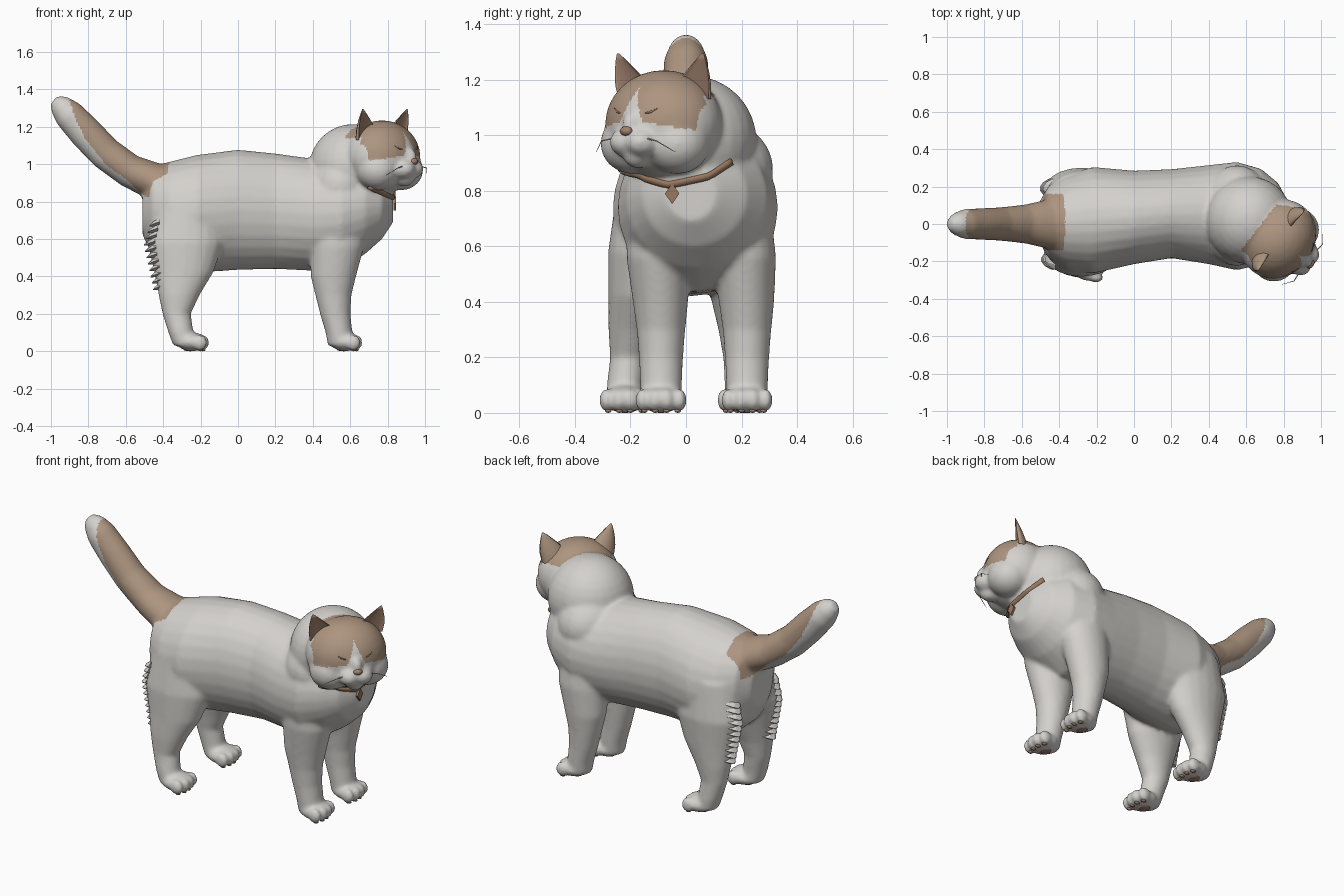
import bpy, bmesh, math
from mathutils import Vector, Matrix
from mathutils.bvhtree import BVHTree

if "Cube" in bpy.data.objects:
    bpy.data.objects.remove(bpy.data.objects["Cube"])


def material(name, rgb):
    m = bpy.data.materials.new(name)
    m.diffuse_color = (*rgb, 1)
    m.use_nodes = True
    m.node_tree.nodes["Principled BSDF"].inputs["Base Color"].default_value = m.diffuse_color
    return m


WHITE = material("white_fur", (0.66, 0.64, 0.61))
TAN = material("tan_fur", (0.42, 0.30, 0.215))
LEATHER = material("brown_leather", (0.32, 0.19, 0.115))
SKIN = material("pink_brown_skin", (0.36, 0.22, 0.155))


def make(name, bm, mats, smooth=True):
    bmesh.ops.recalc_face_normals(bm, faces=bm.faces)
    me = bpy.data.meshes.new(name)
    bm.to_mesh(me)
    bm.free()
    for m in mats:
        me.materials.append(m)
    for p in me.polygons:
        p.use_smooth = smooth
    ob = bpy.data.objects.new(name, me)
    bpy.context.collection.objects.link(ob)
    return ob


def loft(bm, rings, n=20):
    """rings: (centre, axis a, axis b) ellipses joined in order and capped."""
    loops = []
    for c, a, b in rings:
        c, a, b = Vector(c), Vector(a), Vector(b)
        loops.append([bm.verts.new(c + a * math.cos(2 * math.pi * i / n) + b * math.sin(2 * math.pi * i / n))
                      for i in range(n)])
    for p, q in zip(loops, loops[1:]):
        for i in range(n):
            bm.faces.new((p[i], p[(i + 1) % n], q[(i + 1) % n], q[i]))
    bm.faces.new(loops[0][::-1])
    bm.faces.new(loops[-1])


def ball(bm, c, r, turn=0.0, seg=20):
    m = Matrix.Translation(c) @ Matrix.Rotation(turn, 4, 'Z') @ Matrix.Diagonal((*r, 1))
    bmesh.ops.create_uvsphere(bm, u_segments=seg, v_segments=seg // 2 + 2, radius=1, matrix=m)


# Head frame: u = sideways, v = forward, w = up; head is turned towards -y
TURN = -0.66
HC = Vector((0.77, -0.08, 1.04))
F = Vector((math.cos(TURN), math.sin(TURN), 0))
S = Vector((-F.y, F.x, 0))


def head(u, v, w):
    return HC + S * u + F * v + Vector((0, 0, w))


coat = bmesh.new()

# Torso: x, y centre, bottom, top, half width
torso = [(-.51, .01, .62, .88, .10), (-.46, .01, .52, .99, .19), (-.36, .01, .43, 1.015, .255),
         (-.22, .02, .42, 1.05, .285), (0, .035, .435, 1.078, .25), (.2, .055, .44, 1.058, .238),
         (.4, .05, .43, 1.03, .265), (.55, .042, .44, 1.04, .29), (.68, .04, .52, 1.02, .255),
         (.77, .03, .60, .97, .19), (.83, .02, .69, .89, .09)]
loft(coat, [((x, y, (lo + hi) / 2), (0, w, 0), (0, 0, (hi - lo) / 2)) for x, y, lo, hi, w in torso], 28)

# Legs: x, z, radius x, radius y, blend from hip y to foot y
front_leg = [(.53, .78, .14, .10, 0), (.53, .56, .145, .115, .5), (.51, .4, .122, .10, .9), (.51, .3, .097, .088, 1),
             (.52, .2, .082, .08, 1), (.54, .1, .072, .076, 1), (.545, .03, .065, .07, 1)]
hind_leg = [(-.27, .8, .17, .11, 0), (-.28, .58, .205, .125, .2), (-.29, .42, .158, .10, .5), (-.315, .3, .11, .08, .75),
            (-.328, .2, .076, .066, .85), (-.305, .1, .068, .066, 1), (-.285, .03, .062, .066, 1)]
legs = [(front_leg, -.11, -.09, .575), (front_leg, .2, .22, .575), (hind_leg, -.14, -.22, -.245), (hind_leg, .17, .205, -.245)]
pads = bmesh.new()
for prof, hip, foot, fx in legs:
    loft(coat, [((x, hip + (foot - hip) * t, z), (rx, 0, 0), (0, ry, 0)) for x, z, rx, ry, t in prof])
    ball(coat, (fx, foot, .05), (.085, .086, .05))
    ball(pads, (fx - .01, foot, .008), (.035, .036, .008), seg=12)
    # Toes and their pads
    for k in (-1.5, -.5, .5, 1.5):
        tx = fx + .06 - .012 * abs(k)
        ball(coat, (tx, foot + k * .045, .046), (.04, .026, .044), seg=12)
        ball(pads, (tx + .002, foot + k * .04, .008), (.016, .012, .008), seg=10)

# Tail: x, z, half height, half width
tail = [(-.32, .86, .09, .11), (-.45, .91, .10, .135), (-.58, .965, .09, .105), (-.71, 1.06, .09, .09),
        (-.815, 1.17, .09, .085), (-.905, 1.267, .082, .08), (-.955, 1.318, .06, .058), (-.985, 1.343, .028, .028)]
rings = []
for i, (x, z, r, w) in enumerate(tail):
    p, q = tail[max(i - 1, 0)], tail[min(i + 1, len(tail) - 1)]
    d = Vector((q[0] - p[0], 0, q[1] - p[1])).normalized()
    rings.append(((x, 0, z), (0, w, 0), Vector((d.z, 0, -d.x)) * r))
loft(coat, rings)

# Shoulders, neck, skull, muzzle, chin and nose bridge
ball(coat, (.55, .045, .88), (.2, .27, .2), 0, 28)
ball(coat, (.615, .02, .98), (.235, .235, .235), 0, 28)
ball(coat, HC, (.195, .222, .195), TURN, 28)
for s in (-1, 1):
    ball(coat, head(s * .036, .165, -.065), (.075, .062, .055), TURN)
    ball(coat, head(s * .10, .05, -.07), (.12, .12, .11), TURN)
ball(coat, head(0, .15, -.115), (.06, .05, .045), TURN)
ball(coat, head(0, .17, -.005), (.058, .038, .06), TURN)

# Fuse the coat into one soft skin
body = make("body_fur", coat, [])
rm = body.modifiers.new("fuse", 'REMESH')
rm.mode = 'VOXEL'
rm.voxel_size = .01
sm = body.modifiers.new("soften", 'SMOOTH')
sm.factor = .5
sm.iterations = 14
me = bpy.data.meshes.new_from_object(body.evaluated_get(bpy.context.evaluated_depsgraph_get()))
body.modifiers.clear()
body.data = me
me.materials.clear()
me.materials.append(WHITE)
me.materials.append(TAN)

EDGE = [(-.90, 1.34), (-.88, 1.27), (-.82, 1.14), (-.70, .99), (-.60, .92), (-.50, .83), (-.36, .81)]


def is_tan(p):
    # Upper side and root of the tail
    if p.x < -.36:
        if p.x > -.37 - (1 - p.z) * .12 or (p.x > -.54 and abs(p.y - .01) > .15):
            return False
        for (x0, z0), (x1, z1) in zip(EDGE, EDGE[1:]):
            if x0 <= p.x <= x1:
                return p.z > z0 + (z1 - z0) * (p.x - x0) / (x1 - x0)
        return False
    # Mask over the eyes and the crown, with a white blaze
    d = p - HC
    u, v, w = d.dot(S), d.dot(F), d.z
    if p.x < .5 or w < -.03:
        return False
    if w > .10 and v > -.12 and abs(u) < .21:
        return abs(u) > .4 * (.13 - w) or v < .06
    return v > .01 and abs(u) > .4 * max(0, .13 - w) and abs(u) < .205 and w > .02 - .2 * min(.2, abs(u))


for p in me.polygons:
    p.use_smooth = True
    p.material_index = int(is_tan(p.center))
make("paw_pads", pads, [SKIN])

probe = bmesh.new()
probe.from_mesh(me)
skin = BVHTree.FromBMesh(probe)
probe.free()


def surface(origin, direction):
    hit = skin.ray_cast(Vector(origin), Vector(direction).normalized())[0]
    return hit if hit else Vector(origin)


# Ears: cupped crescents, front faces show the skin
for s, name in ((-1, "right_ear"), (1, "left_ear")):
    bm = bmesh.new()
    n, loops = 16, []
    for t, k in ((0, 1.0), (.3, .84), (.6, .56), (.85, .26), (1, .05)):
        base = head(s * (.115 + .078 * t), -.01 + .03 * t, .09 + .165 * t)
        ring = []
        for i in range(n):
            a = 2 * math.pi * i / n
            v = math.sin(a)
            v *= -.06 if v > 0 else .02
            ring.append(bm.verts.new(base + S * (.09 * k * math.cos(a)) + F * (v * k + .012 * k)))
        loops.append(ring)
    for p, q in zip(loops, loops[1:]):
        for i in range(n):
            f = bm.faces.new((p[i], p[(i + 1) % n], q[(i + 1) % n], q[i]))
            f.material_index = int(n // 2 < i < n - 1)
    bm.faces.new(loops[-1])
    make(name, bm, [TAN, SKIN])

# Nose
bm = bmesh.new()
ball(bm, head(0, .218, -.025), (.02, .026, .018), TURN, 12)
make("nose", bm, [SKIN])

# Closed eyes: thin slits lying on the face
bm = bmesh.new()
for s in (-1, 1):
    pts = [surface(head(0, 0, .04), S * (s * u) + F * .19 + Vector((0, 0, w)))
           for u, w in ((.06, .0), (.085, .005), (.115, .02))]
    loft(bm, [(q, F * r, (0, 0, r)) for q, r in zip(pts, (.002, .005, .002))], 8)
make("eye_slits", bm, [SKIN])

# Whiskers
bm = bmesh.new()
for s in (-1, 1):
    pts = [head(s * .07, .2, -.05), head(s * .125, .205, -.06), head(s * .18, .165, -.10)]
    loft(bm, [(q, F * r, (0, 0, r)) for q, r in zip(pts, (.003, .0025, .001))], 6)
make("whiskers", bm, [WHITE])

# Collar band laid around the throat, its ends sinking into the ruff
centre = Vector((.62, .02, 1.0))
down = Vector((.18, -.05, -.15)).normalized()
side = Vector((.27, .96, 0)).normalized()
up = down.cross(side).normalized()
if up.z < 0:
    up = -up
bm = bmesh.new()
rings = []
for i in range(21):
    a = math.radians(-50 + 5 * i)
    out = down * math.cos(a) + side * math.sin(a)
    rings.append((surface(centre, out), out * .011, up * .015))
loft(bm, rings, 10)
make("collar", bm, [LEATHER])

# Collar tag: small hanging diamond
top = surface((.7, -.05, .79), (1, 0, 0)) + Vector((.008, 0, 0))
bm = bmesh.new()
loft(bm, [(top + Vector((dx, 0, 0)), (0, .026, 0), (0, 0, .038)) for dx in (-.006, .006)], 4)
make("collar_tag", bm, [LEATHER], False)

# Ragged fur tufts down the back of the hind legs
bm = bmesh.new()
for y in (-.19, .19):
    for i in range(11):
        z = .34 + .034 * i
        root = surface((-.32, y, z), (-1, 0, 0))
        loft(bm, [(root + Vector((.03, 0, .012)), (0, .055, 0), (0, 0, .022)),
                  (root + Vector((-.006, 0, 0)), (0, .034, 0), (0, 0, .014)),
                  (root + Vector((-.024, 0, -.010)), (0, .010, 0), (0, 0, .003))], 6)
make("thigh_fur_tufts", bm, [WHITE], False)
